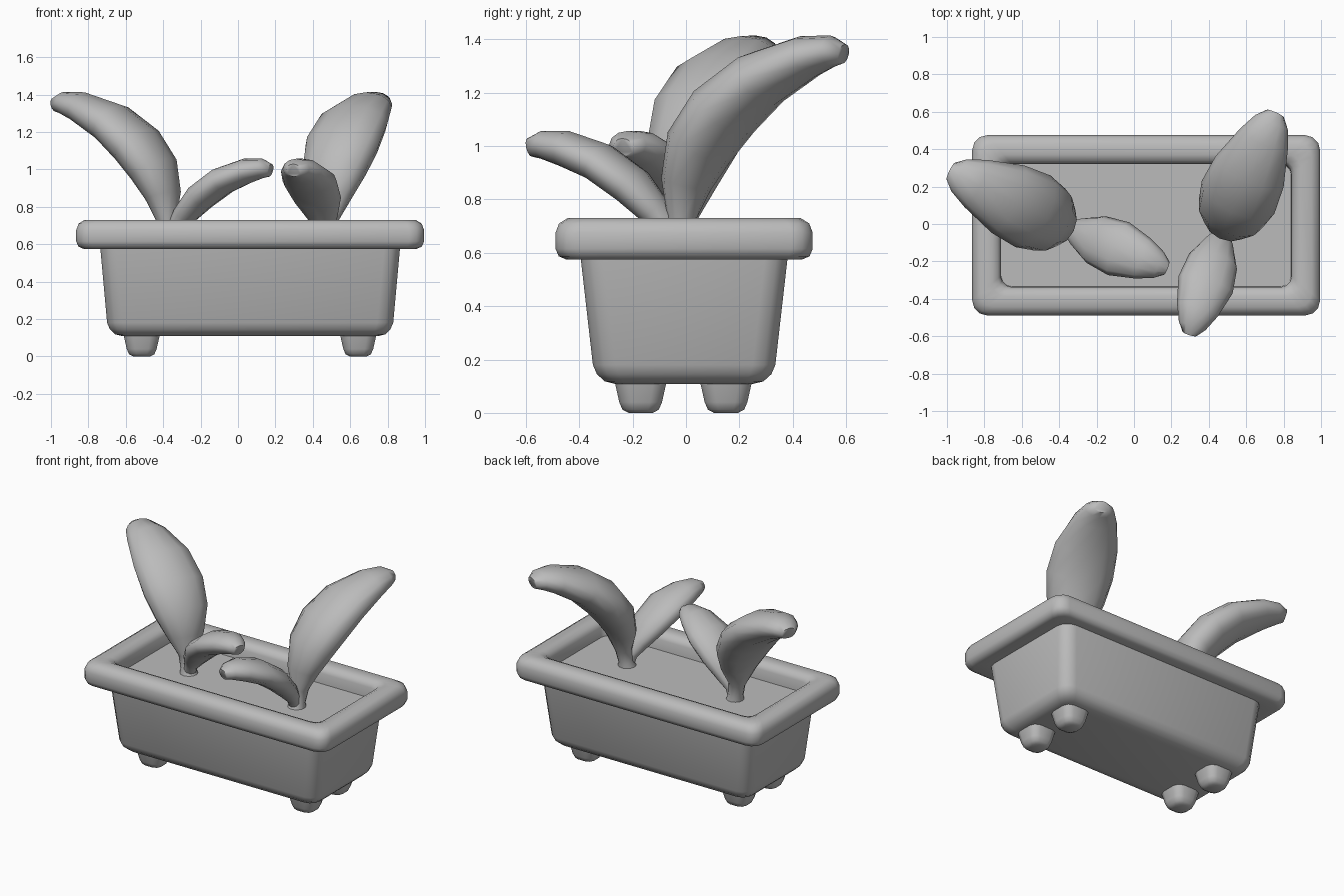
import bpy, bmesh, math
from mathutils import Vector

if "Cube" in bpy.data.objects:
    bpy.data.objects.remove(bpy.data.objects["Cube"], do_unlink=True)

GREY = (0.5, 0.5, 0.5, 1)
mat = bpy.data.materials.new("plain grey")
mat.use_nodes = True
mat.diffuse_color = GREY
mat.node_tree.nodes["Principled BSDF"].inputs["Base Color"].default_value = GREY


def loft(name, rings, cap_start=True, cap_end=True, angle=50):
    """Skin a list of equal-length point rings into one smooth-shaded object."""
    bm = bmesh.new()
    loops = [[bm.verts.new(p) for p in ring] for ring in rings]
    n = len(loops[0])
    for a, b in zip(loops, loops[1:]):
        for i in range(n):
            j = (i + 1) % n
            bm.faces.new((a[i], a[j], b[j], b[i]))
    if cap_start:
        bm.faces.new(loops[0][::-1])
    if cap_end:
        bm.faces.new(loops[-1])
    bmesh.ops.recalc_face_normals(bm, faces=bm.faces)
    mesh = bpy.data.meshes.new(name)
    bm.to_mesh(mesh)
    bm.free()
    mesh.materials.append(mat)
    obj = bpy.data.objects.new(name, mesh)
    bpy.context.collection.objects.link(obj)
    bpy.ops.object.select_all(action="DESELECT")
    obj.select_set(True)
    bpy.context.view_layer.objects.active = obj
    bpy.ops.object.shade_smooth_by_angle(angle=math.radians(angle))
    return obj


def rounded_rect(cx, cy, hx, hy, z, r, steps=3):
    """Horizontal rectangle with rounded corners."""
    pts = []
    for k, (sx, sy) in enumerate(((1, 1), (-1, 1), (-1, -1), (1, -1))):
        for s in range(steps + 1):
            a = math.pi / 2 * (k + s / steps)
            pts.append((cx + sx * (hx - r) + r * math.cos(a),
                        cy + sy * (hy - r) + r * math.sin(a), z))
    return pts


CX, CY = 0.065, -0.007

# Tapered trough: half sizes, height, corner radius
body = [(0.68, 0.255, 0.108, 0.05), (0.722, 0.297, 0.118, 0.07),
        (0.75, 0.327, 0.145, 0.08), (0.765, 0.342, 0.18, 0.085),
        (0.803, 0.39, 0.60, 0.085)]
loft("planter_body", [rounded_rect(CX, CY, *s) for s in body])

# Padded rim: inset from the outer edge, height
rim = [(0.17, 0.59), (0.04, 0.575), (0.012, 0.587), (0.0, 0.615), (0.0, 0.675),
       (0.013, 0.71), (0.045, 0.73), (0.105, 0.73), (0.138, 0.715),
       (0.152, 0.685), (0.155, 0.60)]
loft("planter_rim",
     [rounded_rect(CX, CY, 0.93 - i, 0.482 - i, z, 0.08 - i * 0.15) for i, z in rim],
     False, False)

# Soil sheet inside the rim
loft("soil", [rounded_rect(CX, CY, 0.79, 0.34, z, 0.05) for z in (0.595, 0.615)])

# Four stubby feet
foot = [(0.045, 0.0, 0.03), (0.068, 0.012, 0.04), (0.08, 0.04, 0.045), (0.098, 0.12, 0.05)]
for side, fx in (("right", -0.515), ("left", 0.643)):
    for end, fy in (("front", -0.17), ("back", 0.15)):
        loft(f"{end}_{side}_foot",
             [rounded_rect(fx, fy, h, h, z, r, 2) for h, z, r in foot])


def leaf(name, base, degrees, stations, sides=12):
    """Plump leaf: stations give reach, height, half width, half thickness."""
    a = math.radians(degrees)
    out = Vector((math.cos(a), math.sin(a), 0))
    across = Vector((-math.sin(a), math.cos(a), 0))
    up = Vector((0, 0, 1))
    centres = [Vector(base) + out * r + up * z for r, z, w, t in stations]
    rings = []
    for i, (c, s) in enumerate(zip(centres, stations)):
        tangent = centres[min(i + 1, len(centres) - 1)] - centres[max(i - 1, 0)]
        normal = tangent.normalized().cross(across)
        rings.append([c + across * s[2] * math.cos(t) + normal * s[3] * math.sin(t)
                      for t in (2 * math.pi * k / sides for k in range(sides))])
    loft(name, rings, angle=60)


LARGE = [(0, 0.60, 0.06, 0.06), (0.01, 0.65, 0.048, 0.048), (0.025, 0.73, 0.052, 0.055),
         (0.045, 0.86, 0.125, 0.09), (0.1, 1.0, 0.185, 0.12), (0.2, 1.13, 0.213, 0.125),
         (0.35, 1.25, 0.2, 0.11), (0.54, 1.335, 0.14, 0.082),
         (0.64, 1.355, 0.095, 0.06), (0.69, 1.345, 0.05, 0.038)]
SMALL = [(0.0, 0.61, 0.04, 0.04), (0.025, 0.68, 0.045, 0.045), (0.075, 0.75, 0.085, 0.06),
         (0.17, 0.85, 0.135, 0.075), (0.3, 0.94, 0.152, 0.075),
         (0.44, 0.992, 0.115, 0.068), (0.53, 1.005, 0.075, 0.052),
         (0.575, 0.995, 0.04, 0.035)]

# Two sprouts, each with a large and a small leaf
for side, base, big, little in (("right", (-0.36, -0.02, 0), 154, -22),
                                ("left", (0.475, -0.04, 0), 66, -108)):
    leaf(f"{side}_large_leaf", base, big, LARGE)
    leaf(f"{side}_small_leaf", base, little, SMALL)
